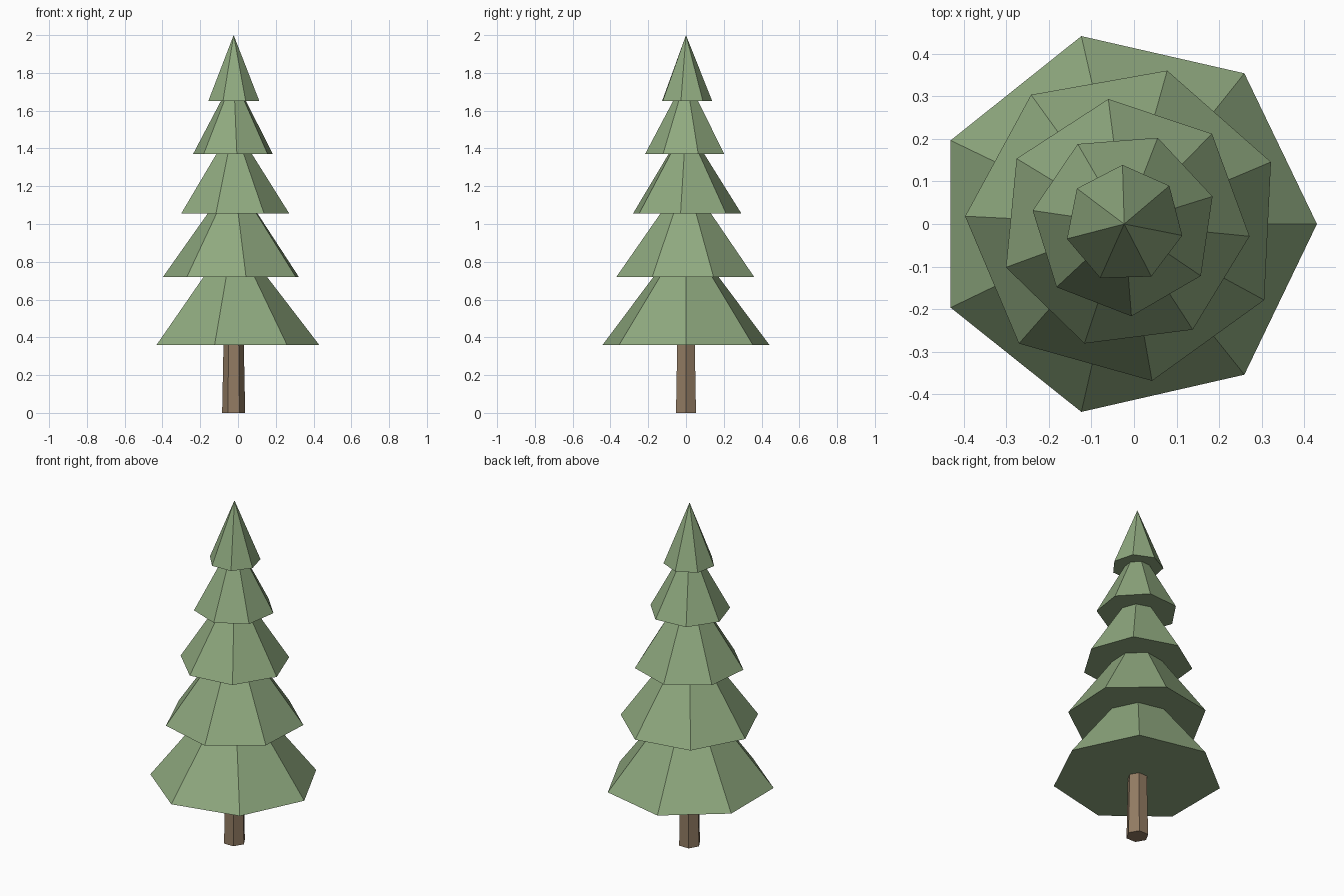
import bpy
import bmesh
from math import cos, sin, tau

cube = bpy.data.objects.get("Cube")
if cube:
    bpy.data.objects.remove(cube, do_unlink=True)

CENTRE_X = -0.023


def make_material(name, colour):
    mat = bpy.data.materials.new(name)
    mat.use_nodes = True
    mat.diffuse_color = colour
    mat.node_tree.nodes["Principled BSDF"].inputs["Base Color"].default_value = colour
    return mat


def tapered_prism(name, sides, r_base, r_top, z, height, turn, mat):
    """Closed cone or frustum; a zero top radius gives a point."""
    bm = bmesh.new()

    def ring(radius, level):
        return [bm.verts.new((radius * cos(turn + tau * i / sides),
                              radius * sin(turn + tau * i / sides), level))
                for i in range(sides)]

    base = ring(r_base, 0)
    bm.faces.new(base[::-1])
    if r_top > 0:
        top = ring(r_top, height)
        bm.faces.new(top)
    else:
        tip = bm.verts.new((0, 0, height))
    for i in range(sides):
        j = (i + 1) % sides
        upper = [top[j], top[i]] if r_top > 0 else [tip]
        bm.faces.new([base[i], base[j]] + upper)
    mesh = bpy.data.meshes.new(name)
    bm.to_mesh(mesh)
    bm.free()
    mesh.materials.append(mat)
    obj = bpy.data.objects.new(name, mesh)
    obj.location = (CENTRE_X, 0, z)
    bpy.context.collection.objects.link(obj)
    return obj


needles = make_material("needle green", (0.275, 0.397, 0.212, 1))
bark = make_material("bark brown", (0.29, 0.2, 0.125, 1))

# Six-sided trunk, ending inside the lowest tier
tapered_prism("trunk", 6, 0.061, 0.053, 0, 0.4, 0, bark)

# Five seven-sided foliage tiers, each turned a little further than the last
for k, z in enumerate((0.36, 0.72, 1.055, 1.37, 1.65)):
    tapered_prism(f"foliage_tier_{k + 1}", 7, 0.453 - 0.0785 * k, 0,
                  z, 0.59 - 0.06 * k, 0.4 * k, needles)
